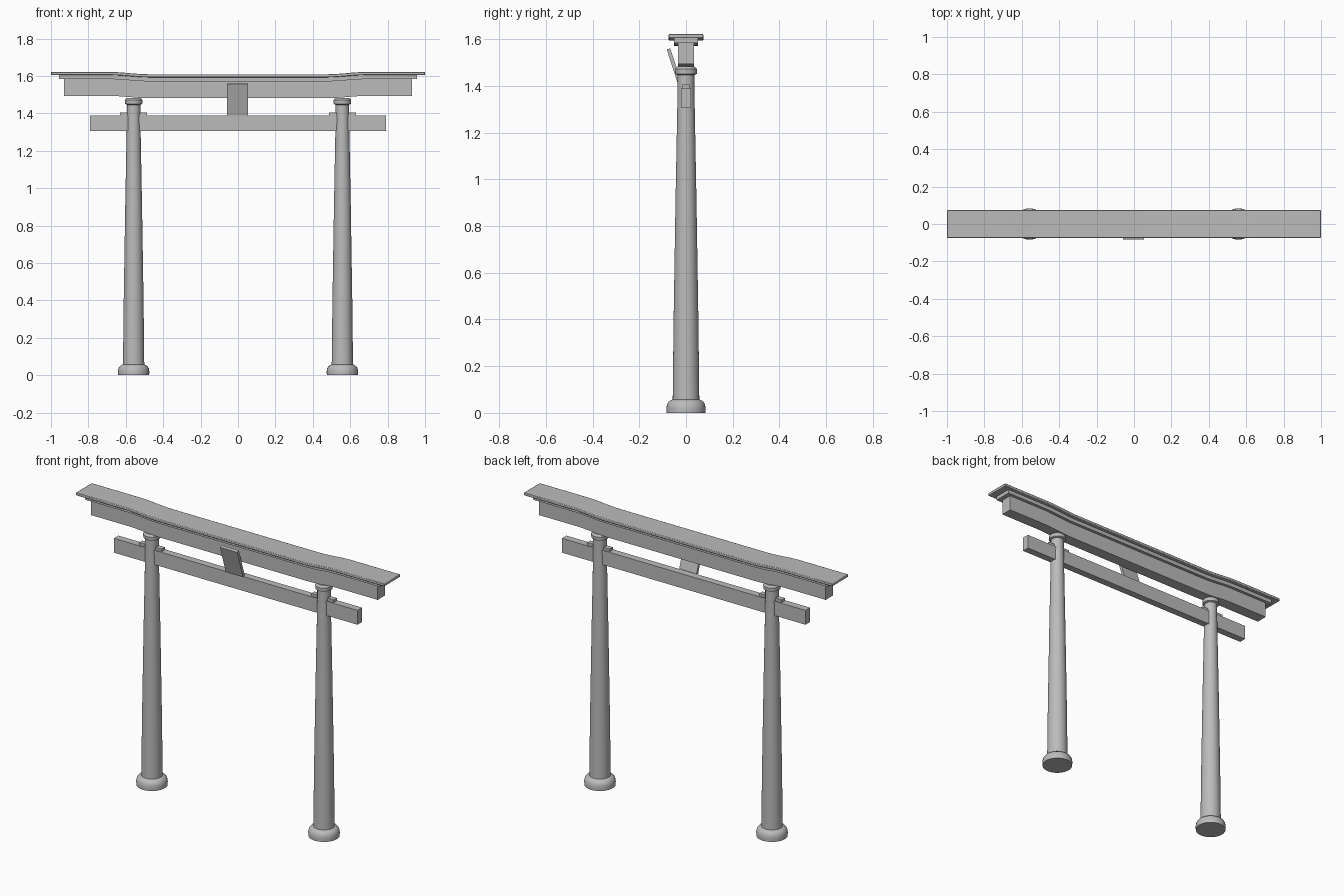
import bpy, bmesh, math
from mathutils import Matrix

cube = bpy.data.objects.get("Cube")
if cube:
    bpy.data.objects.remove(cube, do_unlink=True)

stone = bpy.data.materials.new("plain grey")
stone.use_nodes = True
GREY = (0.5, 0.5, 0.5, 1)
stone.diffuse_color = GREY
stone.node_tree.nodes["Principled BSDF"].inputs["Base Color"].default_value = GREY


def finish(name, bm, bevel=0.0, angle=35):
    """Turn a bmesh into a named, shaded object."""
    bmesh.ops.recalc_face_normals(bm, faces=bm.faces)
    mesh = bpy.data.meshes.new(name)
    bm.to_mesh(mesh)
    bm.free()
    obj = bpy.data.objects.new(name, mesh)
    bpy.context.collection.objects.link(obj)
    mesh.materials.append(stone)
    if bevel:
        mod = obj.modifiers.new("soft edges", "BEVEL")
        mod.width = bevel
        mod.segments = 2
    bpy.ops.object.select_all(action="DESELECT")
    obj.select_set(True)
    bpy.context.view_layer.objects.active = obj
    bpy.ops.object.shade_smooth_by_angle(angle=math.radians(angle))
    return obj


def box(name, centre, size, tilt=0.0, bevel=0.0):
    bm = bmesh.new()
    matrix = (Matrix.Translation(centre) @ Matrix.Rotation(tilt, 4, "X")
              @ Matrix.Diagonal((*size, 1)))
    bmesh.ops.create_cube(bm, size=1, matrix=matrix)
    return finish(name, bm, bevel)


def lathe(name, x, profile, sides=32):
    """Closed round solid from (radius, height) pairs."""
    bm = bmesh.new()
    rings = []
    for r, z in profile:
        rings.append([bm.verts.new((x + r * math.cos(math.tau * i / sides),
                                    r * math.sin(math.tau * i / sides), z))
                      for i in range(sides)])
    for low, high in zip(rings, rings[1:]):
        for i in range(sides):
            j = (i + 1) % sides
            bm.faces.new((low[i], low[j], high[j], high[i]))
    bm.faces.new(rings[0])
    bm.faces.new(rings[-1])
    return finish(name, bm)


def lift(x):
    """Rise of the lintel layers toward their ends."""
    t = min(max((abs(x) - 0.48) / 0.2, 0), 1)
    return 0.012 * t * t * (3 - 2 * t)


def lintel(name, half_x, half_y, bottom, top, bevel=0.0):
    """Long bar whose outer ends are lifted slightly."""
    bm = bmesh.new()
    inner = [0.48 + 0.04 * i for i in range(6)]
    stations = [-half_x] + [-x for x in reversed(inner)] + inner + [half_x]
    rings = []
    for x in stations:
        rings.append([bm.verts.new((x, y, z + lift(x))) for y, z in (
            (-half_y, bottom), (half_y, bottom), (half_y, top), (-half_y, top))])
    for a, b in zip(rings, rings[1:]):
        for i in range(4):
            j = (i + 1) % 4
            bm.faces.new((a[i], a[j], b[j], b[i]))
    bm.faces.new(rings[0])
    bm.faces.new(rings[-1])
    return finish(name, bm, bevel)


# Pillars with foot stones, collars and wedges
for side, sign in (("left", 1), ("right", -1)):
    x = sign * 0.558
    lathe(side + "_foot", x, [(0.083, 0), (0.084, 0.02), (0.081, 0.038),
                              (0.073, 0.049), (0.058, 0.058)])
    lathe(side + "_pillar", x, [(0.057, 0.05), (0.053, 0.4), (0.045, 0.9),
                                (0.036, 1.38), (0.036, 1.455)])
    lathe(side + "_collar", x, [(0.036, 1.446), (0.046, 1.451), (0.047, 1.471),
                                (0.043, 1.477), (0.036, 1.482)])
    box(side + "_wedge", (x, 0, 1.395), (0.145, 0.03, 0.02))

# Lower tie beam and the leaning centre tablet
box("tie_beam", (0, 0, 1.347), (1.58, 0.042, 0.084))
box("centre_tablet", (-0.003, -0.048, 1.475), (0.112, 0.016, 0.175),
    tilt=math.radians(18))

# Three stacked upper lintel layers
lintel("main_lintel", 0.93, 0.034, 1.481, 1.575)
lintel("middle_lintel", 0.957, 0.052, 1.571, 1.594)
lintel("top_slab", 1.0, 0.074, 1.593, 1.609, bevel=0.003)
